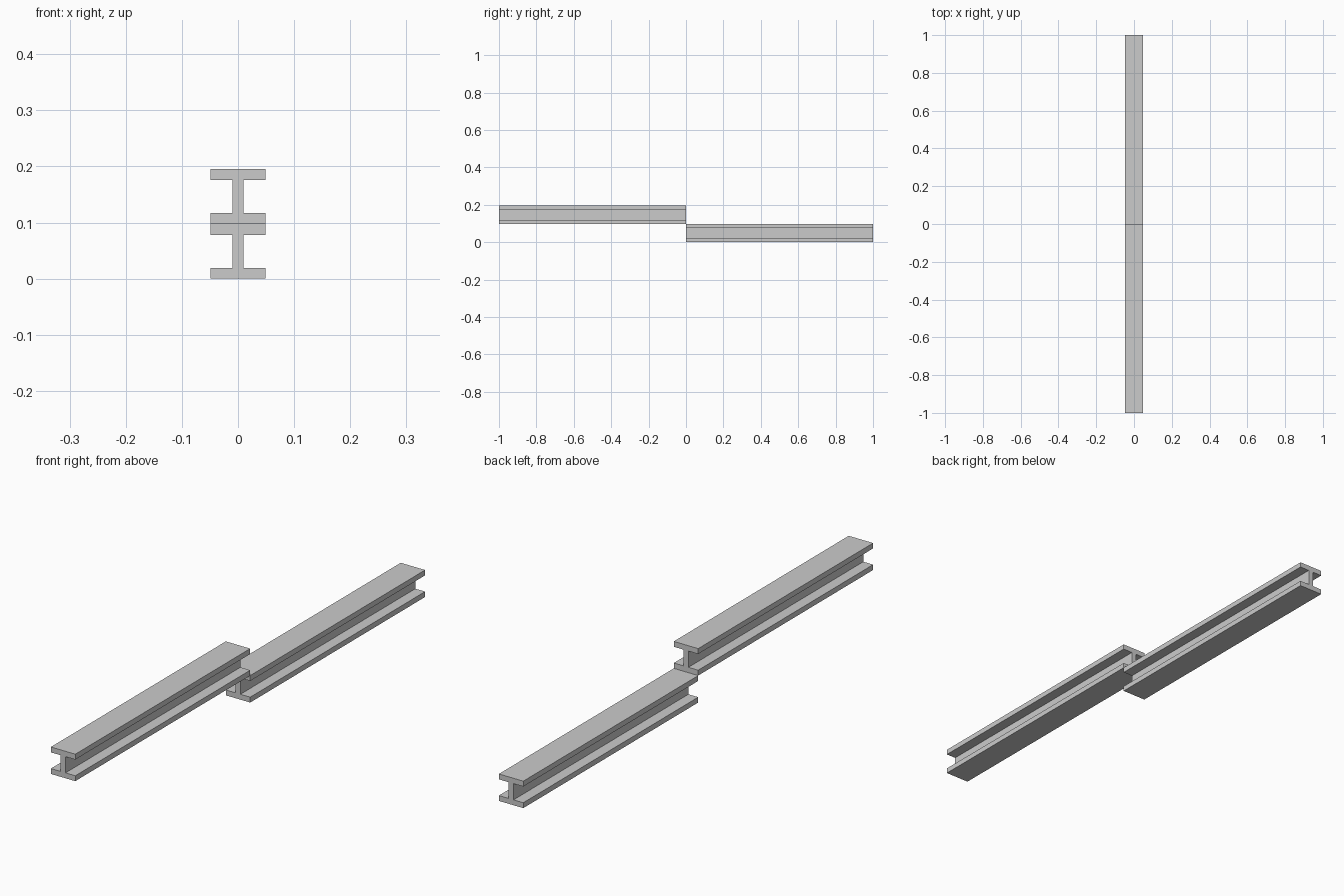
import bpy, bmesh

if "Cube" in bpy.data.objects:
    bpy.data.objects.remove(bpy.data.objects["Cube"])

SIZE = 0.0976     # beam height and flange width
THICK = 0.0195    # flange and web thickness


def i_beam(name, y0, y1, z0):
    # I-shaped profile extruded along y
    w, t = SIZE / 2, THICK / 2
    right = [(w, 0), (w, THICK), (t, THICK),
             (t, SIZE - THICK), (w, SIZE - THICK), (w, SIZE)]
    profile = right + [(-x, z) for x, z in reversed(right)]
    bm = bmesh.new()
    face = bm.faces.new([bm.verts.new((x, y0, z + z0)) for x, z in profile])
    ext = bmesh.ops.extrude_face_region(bm, geom=[face], use_keep_orig=True)
    verts = [v for v in ext["geom"] if isinstance(v, bmesh.types.BMVert)]
    bmesh.ops.translate(bm, verts=verts, vec=(0, y1 - y0, 0))
    bmesh.ops.recalc_face_normals(bm, faces=bm.faces)
    mesh = bpy.data.meshes.new(name)
    bm.to_mesh(mesh)
    bm.free()
    obj = bpy.data.objects.new(name, mesh)
    bpy.context.collection.objects.link(obj)
    return obj


# Two beams end to end, the front one stepped up by one beam height
i_beam("lower_beam", 0, 1, 0)
i_beam("upper_beam", -1, 0, SIZE)
